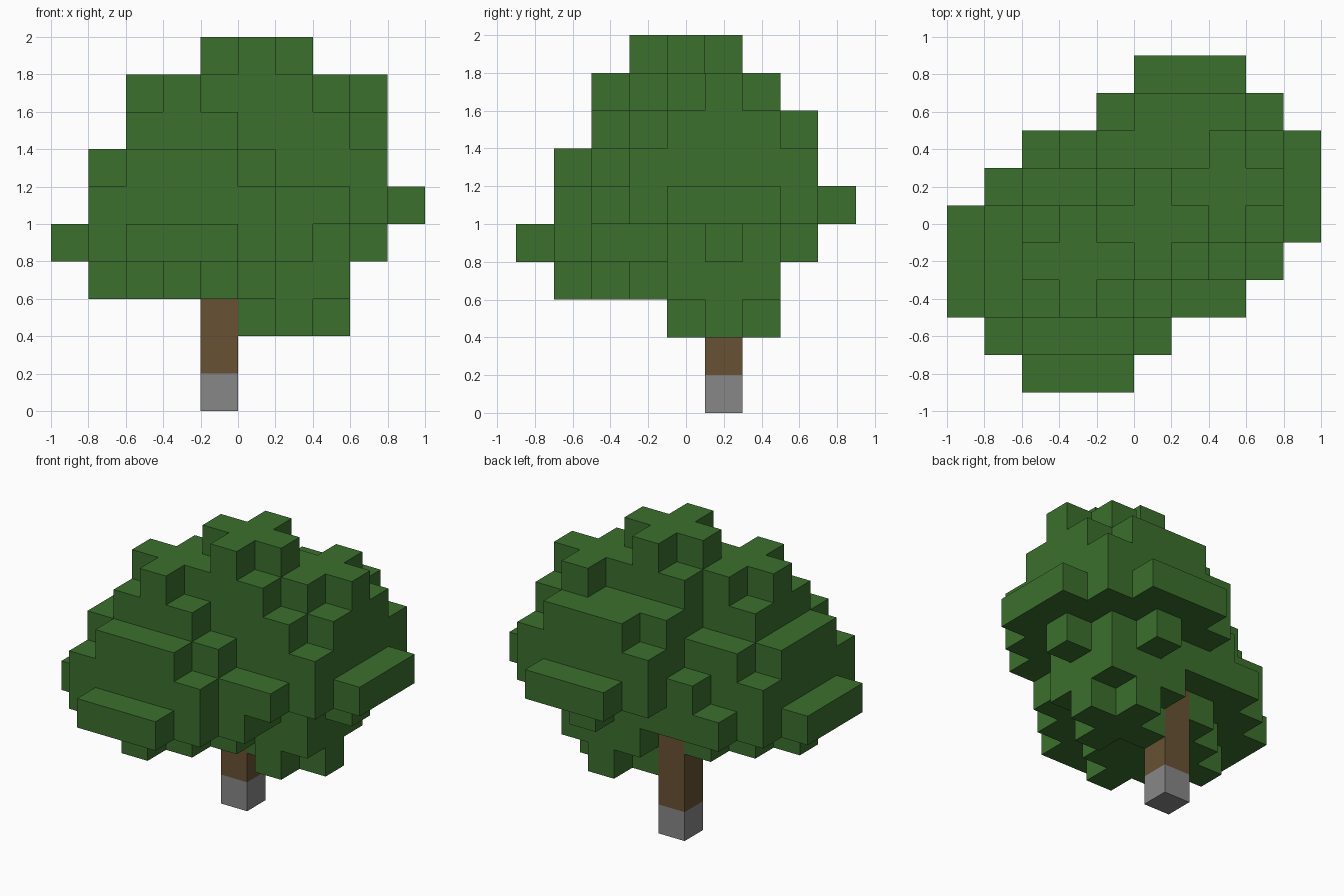
import bpy
import bmesh
from mathutils import Vector

CELL = 0.2
ORIGIN = Vector((-1.0, -0.9, 0.0))

cube = bpy.data.objects.get("Cube")
if cube:
    bpy.data.objects.remove(cube, do_unlink=True)


def material(name, color):
    mat = bpy.data.materials.new(name)
    mat.use_nodes = True
    mat.diffuse_color = (*color, 1)
    bsdf = next(n for n in mat.node_tree.nodes if n.type == "BSDF_PRINCIPLED")
    bsdf.inputs["Base Color"].default_value = (*color, 1)
    bsdf.inputs["Roughness"].default_value = 0.9
    return mat


def disc(cx, cy, limit):
    """Grid cells whose squared distance from the centre is within the limit."""
    reach = range(-3, 4)
    return {(cx + x, cy + y) for x in reach for y in reach if x * x + y * y <= limit}


def clump(cx, cy, base, limits):
    """Stack of discs, one per layer, from the base upwards."""
    return {(x, y, base + n) for n, limit in enumerate(limits) for x, y in disc(cx, cy, limit)}


def block_object(name, cells, mat):
    """Skin a set of grid cells with outer faces only, joined into flat panels."""
    bm = bmesh.new()
    for cell in cells:
        for axis in range(3):
            for side in (0, 1):
                near = list(cell)
                near[axis] += 2 * side - 1
                if tuple(near) in cells:
                    continue
                u, v = (axis + 1) % 3, (axis + 2) % 3
                corners = []
                for a, b in ((0, 0), (1, 0), (1, 1), (0, 1)):
                    p = Vector(cell)
                    p[axis] += side
                    p[u] += a
                    p[v] += b
                    corners.append(bm.verts.new(ORIGIN + p * CELL))
                bm.faces.new(corners if side else corners[::-1])
    bmesh.ops.remove_doubles(bm, verts=bm.verts[:], dist=0.001)
    bmesh.ops.dissolve_limit(bm, angle_limit=0.01, verts=bm.verts[:], edges=bm.edges[:])
    mesh = bpy.data.meshes.new(name)
    bm.to_mesh(mesh)
    bm.free()
    mesh.materials.append(mat)
    obj = bpy.data.objects.new(name, mesh)
    bpy.context.collection.objects.link(obj)
    return obj


leaf_green = material("leaf green", (0.044, 0.162, 0.026))
bark_brown = material("bark brown", (0.136, 0.085, 0.034))
base_grey = material("base grey", (0.242, 0.242, 0.242))

# Foliage: two broad domes, the crown, a side tuft and a hanging tuft
leaves = clump(3, 3, 3, (4, 10, 8, 5, 2, 1))
leaves |= clump(6, 5, 4, (4, 10, 8, 5))
leaves |= clump(5, 4, 7, (2, 2, 1))
leaves |= clump(7, 5, 7, (2, 1))
leaves |= clump(6, 5, 2, (1, 2))
block_object("foliage", leaves, leaf_green)

# Trunk standing on a grey foot
block_object("trunk", {(4, 5, k) for k in range(1, 4)}, bark_brown)
block_object("trunk_foot", {(4, 5, 0)}, base_grey)
